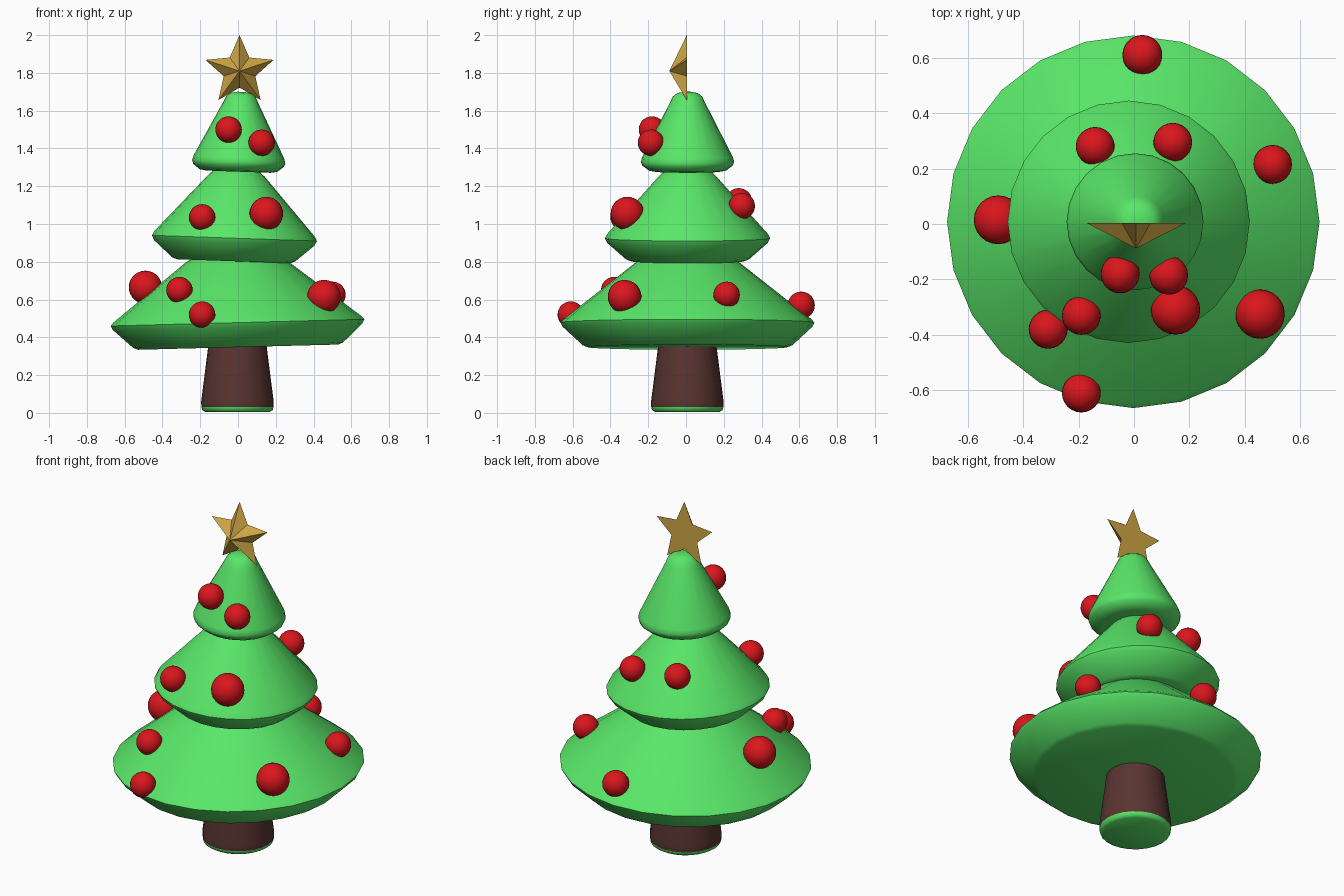
import bpy, bmesh, math
from math import cos, sin, pi, radians
from mathutils import Vector, Matrix

if "Cube" in bpy.data.objects:
    bpy.data.objects.remove(bpy.data.objects["Cube"])


def material(name, rgb):
    m = bpy.data.materials.new(name)
    m.diffuse_color = (*rgb, 1)
    m.use_nodes = True
    m.node_tree.nodes["Principled BSDF"].inputs["Base Color"].default_value = m.diffuse_color
    return m


GREEN = material("green", (0.10, 0.80, 0.14))
RED = material("red", (0.70, 0.008, 0.012))
GOLD = material("gold", (0.62, 0.38, 0.06))
BROWN = material("brown", (0.10, 0.035, 0.03))


def finish(bm, name, mats, angle=None):
    bmesh.ops.recalc_face_normals(bm, faces=bm.faces)
    me = bpy.data.meshes.new(name)
    bm.to_mesh(me)
    bm.free()
    ob = bpy.data.objects.new(name, me)
    bpy.context.collection.objects.link(ob)
    for m in mats:
        me.materials.append(m)
    if angle:
        bpy.ops.object.select_all(action='DESELECT')
        ob.select_set(True)
        bpy.context.view_layer.objects.active = ob
        bpy.ops.object.shade_smooth_by_angle(angle=radians(angle))
    return ob


def lathe(name, profile, mats, centre=(0, 0), tilt=0, sides=24, angle=50):
    """Closed solid of revolution from (radius, z) points, tilted about y."""
    bm = bmesh.new()
    rings = [[bm.verts.new((r * cos(2 * pi * i / sides), r * sin(2 * pi * i / sides), z))
              for i in range(sides)] for r, z in profile]
    for a, b in zip(rings, rings[1:]):
        for i in range(sides):
            j = (i + 1) % sides
            bm.faces.new((a[i], a[j], b[j], b[i]))
    bm.faces.new(rings[0])
    bm.faces.new(rings[-1])
    pivot = Vector((0, 0, profile[2][1]))
    bmesh.ops.rotate(bm, verts=bm.verts, cent=pivot, matrix=Matrix.Rotation(radians(tilt), 3, 'Y'))
    bmesh.ops.translate(bm, verts=bm.verts, vec=(*centre, 0))
    return finish(bm, name, mats, angle)


# Trunk with a green underside
trunk = lathe("trunk", [(0.17, 0.005), (0.187, 0.015), (0.191, 0.032), (0.192, 0.06),
                        (0.155, 0.35), (0.15, 0.40)], [BROWN, GREEN], (-0.003, 0.007))
for p in trunk.data.polygons:
    if p.center.z < 0.026:
        p.material_index = 1

# Three foliage tiers, each slightly tilted
lathe("lower_tier", [(0.53, 0.348), (0.555, 0.358), (0.66, 0.455), (0.672, 0.478), (0.655, 0.497),
                     (0.27, 0.80), (0.15, 0.88)], [GREEN], (-0.002, 0.008), -1.5)
lathe("middle_tier", [(0.30, 0.803), (0.325, 0.812), (0.425, 0.90), (0.437, 0.925), (0.425, 0.948),
                      (0.15, 1.255), (0.09, 1.31)], [GREEN], (-0.02, 0.008), 2)
lathe("upper_tier", [(0.17, 1.277), (0.205, 1.283), (0.24, 1.31), (0.247, 1.33), (0.24, 1.355),
                     (0.092, 1.645), (0.078, 1.675), (0.055, 1.693), (0.02, 1.70)],
      [GREEN], (0.003, 0.008), 2)

# Star: flat back, faceted front rising to a centre point
bm = bmesh.new()
rim = []
for i in range(10):
    r = 0.19 if i % 2 == 0 else 0.088
    a = pi / 2 + i * pi / 5
    rim.append(bm.verts.new((0.008 + r * cos(a), 0.004, 1.81 + r * sin(a))))
apex = bm.verts.new((0.008, -0.088, 1.81))
for i in range(10):
    bm.faces.new((rim[i], rim[(i + 1) % 10], apex))
bm.faces.new(rim)
finish(bm, "star", [GOLD])

# Baubles: x, y, z, radius
baubles = [
    (0.03, 0.61, 0.57, 0.072), (0.50, 0.215, 0.625, 0.07), (0.455, -0.325, 0.615, 0.089),
    (-0.19, -0.61, 0.52, 0.07), (-0.31, -0.38, 0.65, 0.07), (-0.49, 0.015, 0.665, 0.088),
    (-0.19, -0.33, 1.035, 0.07), (0.15, -0.31, 1.055, 0.089), (-0.14, 0.28, 1.12, 0.07),
    (0.14, 0.295, 1.095, 0.07), (-0.05, -0.18, 1.50, 0.07), (0.125, -0.185, 1.43, 0.07),
]
for n, (x, y, z, r) in enumerate(baubles, 1):
    bm = bmesh.new()
    bmesh.ops.create_uvsphere(bm, u_segments=24, v_segments=14, radius=r,
                              matrix=Matrix.Translation((x, y, z)))
    finish(bm, f"bauble_{n}", [RED], 60)
